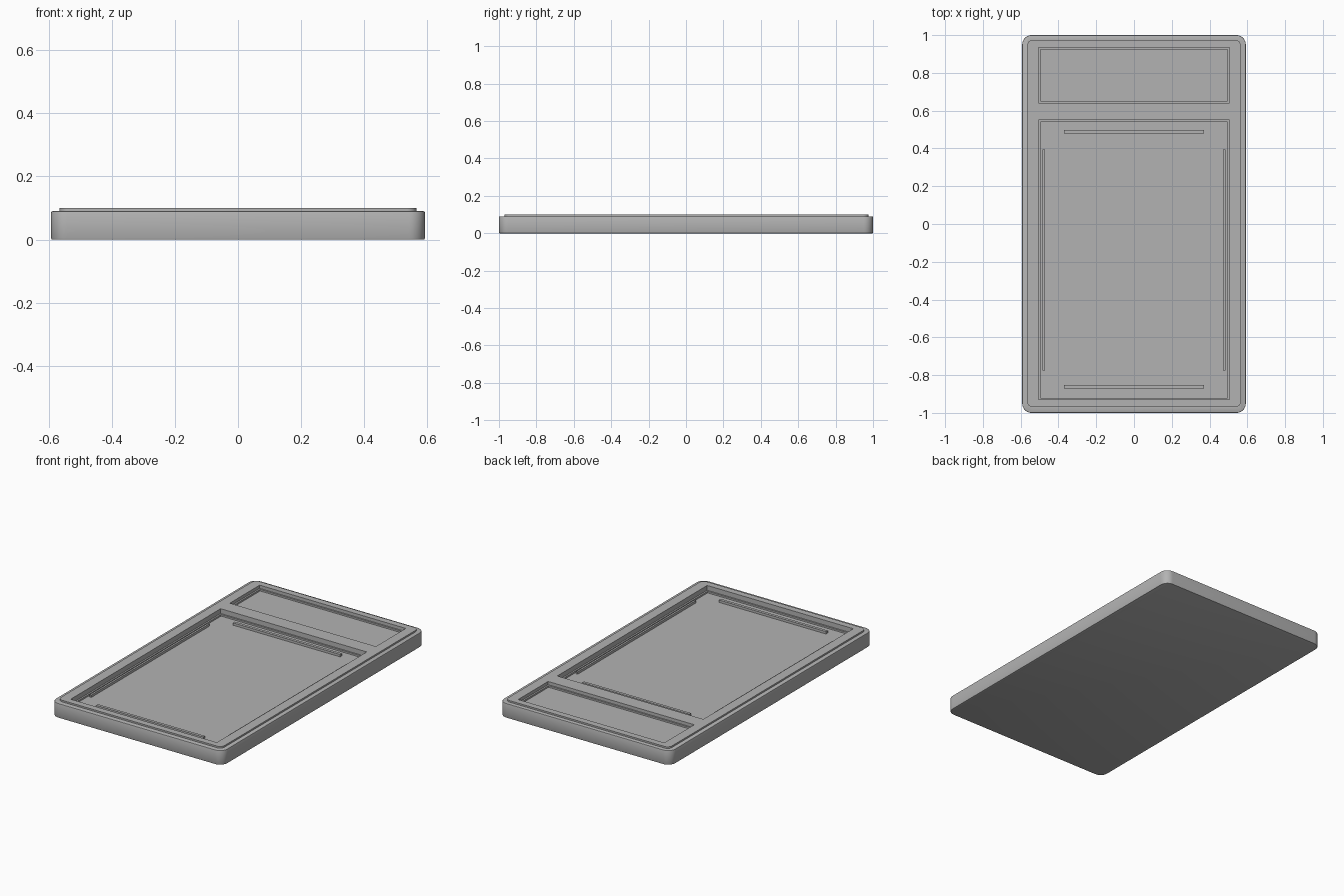
import bpy, bmesh, math

if "Cube" in bpy.data.objects:
    bpy.data.objects.remove(bpy.data.objects["Cube"])

grey = bpy.data.materials.new("plain grey")
grey.use_nodes = True
colour = (0.45, 0.45, 0.45, 1)
grey.diffuse_color = colour
grey.node_tree.nodes["Principled BSDF"].inputs["Base Color"].default_value = colour


def block(name, x0, x1, y0, y1, z0, z1, radius=0, edge=0):
    """Box with optional rounded upright corners and softened rims."""
    bm = bmesh.new()
    bmesh.ops.create_cube(bm, size=1)
    for v in bm.verts:
        v.co.x = x1 if v.co.x > 0 else x0
        v.co.y = y1 if v.co.y > 0 else y0
        v.co.z = z1 if v.co.z > 0 else z0
    if radius:
        upright = [e for e in bm.edges if abs(e.verts[0].co.z - e.verts[1].co.z) > 0.001]
        bmesh.ops.bevel(bm, geom=upright, offset=radius, segments=8, profile=0.5, affect='EDGES')
    if edge:
        rims = [e for e in bm.edges if abs(e.verts[0].co.z - e.verts[1].co.z) < 0.001
                and e.calc_face_angle() > 1]
        bmesh.ops.bevel(bm, geom=rims, offset=edge, segments=2, profile=0.5, affect='EDGES')
    mesh = bpy.data.meshes.new(name)
    bm.to_mesh(mesh)
    bm.free()
    mesh.materials.append(grey)
    obj = bpy.data.objects.new(name, mesh)
    bpy.context.collection.objects.link(obj)
    return obj


def boolean(target, other, operation):
    bpy.context.view_layer.objects.active = target
    mod = target.modifiers.new(operation.lower(), 'BOOLEAN')
    mod.operation, mod.object, mod.solver = operation, other, 'EXACT'
    bpy.ops.object.modifier_apply(modifier=mod.name)
    bpy.data.objects.remove(other)


# Tray body with a raised, stepped top
tray = block("tray", -0.592, 0.592, -1, 1, 0, 0.09, 0.05, 0.004)
boolean(tray, block("raised_top", -0.565, 0.565, -0.97, 0.975, 0.05, 0.1, 0.03), 'UNION')

# Two pockets, each with a narrow ledge around the floor
for y0, y1, floor in ((0.64, 0.935, 0.07), (-0.93, 0.55, 0.06)):
    for inset, depth in ((0, floor + 0.01), (0.01, floor)):
        cutter = block("pocket_cutter", -0.505 + inset, 0.505 - inset,
                       y0 + inset, y1 - inset, depth, 0.2)
        cutter.hide_render = True
        boolean(tray, cutter, 'DIFFERENCE')

# Low ribs on the large pocket floor
for name, y in (("back_rib", 0.488), ("front_rib", -0.862)):
    block(name, -0.37, 0.37, y - 0.009, y + 0.009, 0.055, 0.075)
for name, x in (("left_rib", 0.478), ("right_rib", -0.478)):
    block(name, x - 0.006, x + 0.006, -0.775, 0.395, 0.055, 0.075)

# Smooth rounded corners, crisp edges elsewhere
bpy.ops.object.select_all(action='DESELECT')
tray.select_set(True)
bpy.context.view_layer.objects.active = tray
bpy.ops.object.shade_smooth_by_angle(angle=math.radians(30))
